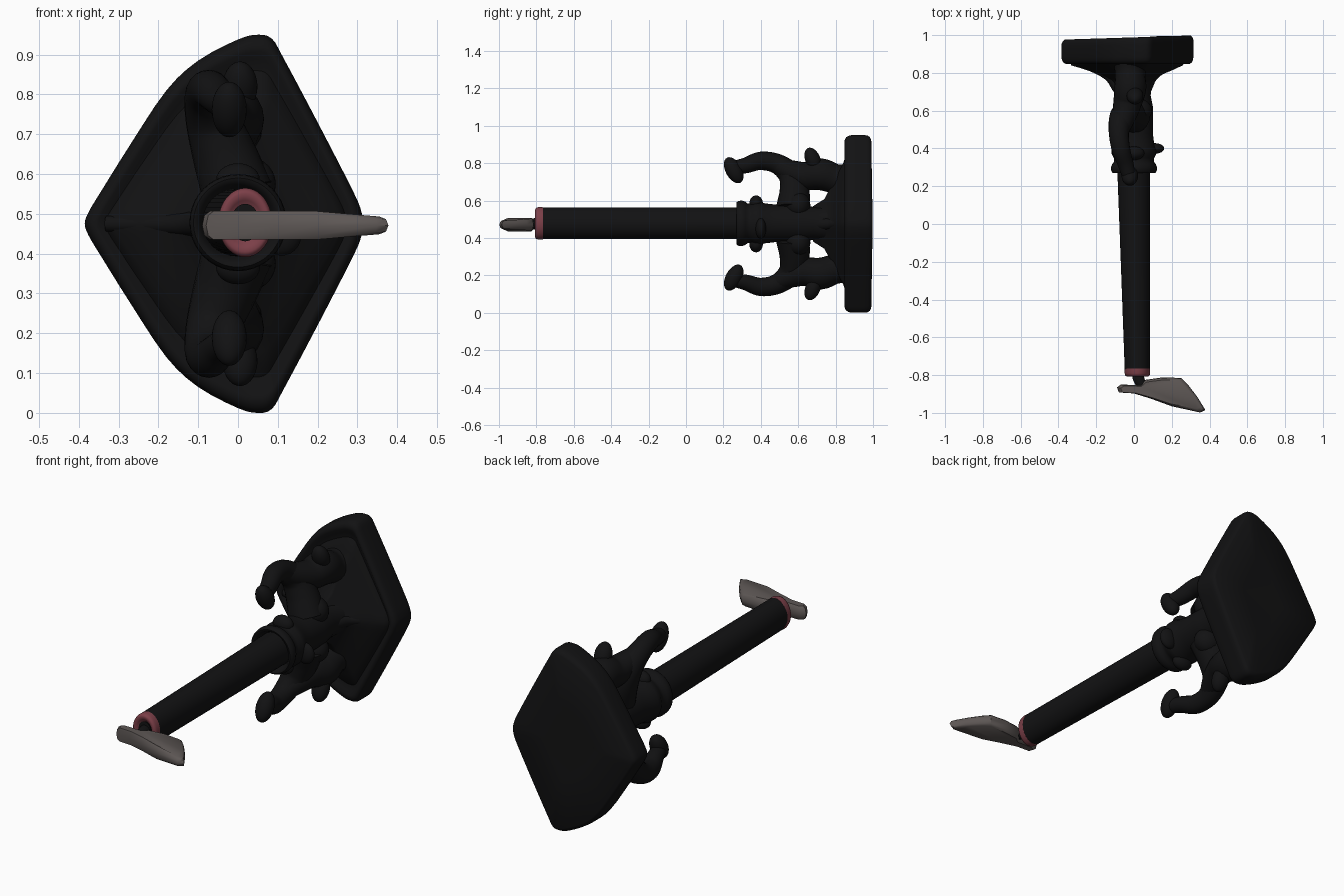
import bpy, bmesh, math
from mathutils import Vector

ZC = 0.475  # height of the long axis


def material(name, rgb):
    m = bpy.data.materials.new(name)
    m.diffuse_color = (*rgb, 1)
    return m


BLACK = material("black_iron", (0.006, 0.006, 0.0065))
RED = material("dull_red", (0.2, 0.05, 0.065))
GREY = material("flame_grey", (0.11, 0.095, 0.09))


def finish(name, bm, mat, angle=50):
    bmesh.ops.recalc_face_normals(bm, faces=bm.faces)
    me = bpy.data.meshes.new(name)
    bm.to_mesh(me)
    bm.free()
    ob = bpy.data.objects.new(name, me)
    bpy.context.collection.objects.link(ob)
    me.materials.append(mat)
    bpy.ops.object.select_all(action='DESELECT')
    bpy.context.view_layer.objects.active = ob
    ob.select_set(True)
    bpy.ops.object.shade_smooth_by_angle(angle=math.radians(angle))
    return ob


def loft(name, rings, mat, angle=50):
    bm = bmesh.new()
    vs = [[bm.verts.new(p) for p in r] for r in rings]
    n = len(vs[0])
    for a, b in zip(vs, vs[1:]):
        for i in range(n):
            bm.faces.new((a[i], a[(i + 1) % n], b[(i + 1) % n], b[i]))
    bm.faces.new(vs[0])
    bm.faces.new(vs[-1])
    return finish(name, bm, mat, angle)


def circle(y, rx, rz=None, cx=0, n=40):
    rz = rx if rz is None else rz
    return [(cx + rx * math.cos(2 * math.pi * i / n), y,
             ZC + 0.003 + rz * math.sin(2 * math.pi * i / n)) for i in range(n)]


def spline(a, b, c, d, t):
    return 0.5 * (2 * b + (c - a) * t + (2 * a - 5 * b + 4 * c - d) * t * t
                  + (3 * b - a - 3 * c + d) * t ** 3)


def tube(name, pts, mat=BLACK):
    # smooth tapered tube through (x, y, z, radius) points
    P = [Vector(p) for p in pts]
    P = [2 * P[0] - P[1]] + P + [2 * P[-1] - P[-2]]
    path = [spline(*P[i - 1:i + 3], k / 6) for i in range(1, len(P) - 2) for k in range(6)]
    path.append(P[-2])
    rings = []
    for i, p in enumerate(path):
        t = (path[min(i + 1, len(path) - 1)] - path[max(i - 1, 0)]).to_3d().normalized()
        u = t.cross(Vector((1, 0, 0))).normalized()
        v = t.cross(u)
        rings.append([p.to_3d() + p.w * (u * math.cos(j * math.pi / 10) + v * math.sin(j * math.pi / 10))
                      for j in range(20)])
    return loft(name, rings, mat, 60)


def blob(name, loc, size, tilt=0):
    bm = bmesh.new()
    bmesh.ops.create_uvsphere(bm, u_segments=24, v_segments=14, radius=1)
    ob = finish(name, bm, BLACK, 60)
    ob.location, ob.scale, ob.rotation_euler = loc, size, (tilt, 0, 0)
    return ob


# Base plate: rounded kite outline
HALF = [(-0.385, 0.0), (-0.375, 0.03), (-0.345, 0.08), (-0.27, 0.2), (-0.18, 0.335), (-0.1, 0.41),
        (0.0, 0.463), (0.05, 0.475), (0.085, 0.465), (0.115, 0.415), (0.2, 0.255), (0.29, 0.08),
        (0.31, 0.03), (0.315, 0.0)]
RAW = [Vector(p) for p in HALF + [(x, -z) for x, z in HALF[-2:0:-1]]]
N = len(RAW)
KITE = [spline(*(RAW[(i + j) % N] for j in (-1, 0, 1, 2)), k / 3) for i in range(N) for k in range(3)]


def kite(y, sx, sz=None, tilt=0.0):
    sz = sx if sz is None else sz
    return [(x * sx, y + tilt * x, ZC + z * sz) for x, z in KITE]


loft("base_plate", [kite(0.87, 0.6), kite(0.866, 0.8), kite(0.858, 0.87), kite(0.849, 0.91),
                    kite(0.848, 0.94), kite(0.856, 0.975), kite(0.868, 0.99), kite(0.885, 1.0),
                    kite(0.95, 1.0, tilt=0.03), kite(0.968, 0.995, tilt=0.035),
                    kite(0.98, 0.98, tilt=0.035), kite(0.988, 0.95, tilt=0.03),
                    kite(0.985, 0.4, tilt=0.03)], BLACK, 70)

# Flare between plate and stem
loft("base_flare", [kite(0.88, 0.88, 0.84), kite(0.86, 0.87, 0.8), kite(0.84, 0.82, 0.68), kite(0.815, 0.65, 0.58),
                    kite(0.79, 0.46, 0.47), kite(0.765, 0.35, 0.38), kite(0.74, 0.29, 0.28),
                    kite(0.68, 0.23, 0.2)], BLACK, 70)

# Low ribs running over the flare
for i, (dx, dz) in enumerate([(-1, 0), (0.75, 0.0)]):
    tube(f"flare_rib_{i}", [(0.08 * dx, 0.72, ZC, 0.035), (0.13 * dx, 0.785, ZC, 0.03),
                            (0.22 * dx, 0.83, ZC, 0.025), (0.33 * dx, 0.86, ZC, 0.02)])

# Stem with socket collar
loft("stem_collar", [circle(y, r) for y, r in [
    (0.32, 0.08), (0.29, 0.092), (0.272, 0.103), (0.27, 0.112), (0.28, 0.12), (0.3, 0.122), (0.318, 0.115),
    (0.33, 0.105), (0.35, 0.107), (0.37, 0.118), (0.395, 0.118), (0.42, 0.107), (0.48, 0.1),
    (0.58, 0.1), (0.62, 0.1), (0.68, 0.088), (0.75, 0.095), (0.8, 0.11)]], BLACK)
blob("stem_side_knob", (0.11, 0.4, 0.45), (0.05, 0.028, 0.055), 0)

# Scroll arms, mirrored above and below the axis
for side, s in (("upper", 1), ("lower", -1)):
    def at(x, y, z, r=None):
        p = (x, y, ZC + s * (z - ZC))
        return p if r is None else (*p, r)
    tube(side + "_hook", [at(-0.025, 0.25, 0.775, 0.035), at(-0.045, 0.32, 0.788, 0.042),
                          at(-0.07, 0.4, 0.812, 0.049), at(-0.08, 0.49, 0.795, 0.054),
                          at(-0.065, 0.56, 0.735, 0.067), at(-0.035, 0.58, 0.65, 0.08),
                          at(0.0, 0.57, 0.55, 0.09)])
    blob(side + "_hook_tip", at(-0.022, 0.255, 0.762), (0.044, 0.043, 0.076), s * 0.5)
    tube(side + "_strut", [at(-0.075, 0.48, 0.795, 0.04), at(-0.055, 0.56, 0.755, 0.062),
                           at(-0.035, 0.64, 0.732, 0.075), at(-0.02, 0.72, 0.74, 0.085),
                           at(-0.02, 0.8, 0.715, 0.08), at(-0.02, 0.88, 0.7, 0.1)])
    blob(side + "_strut_nub", at(0.005, 0.678, 0.82), (0.044, 0.04, 0.066), s * 0.4)
    blob(side + "_collar_knob", at(0.0, 0.375, 0.585), (0.055, 0.036, 0.042))
    blob(side + "_stem_swell", at(0.02, 0.6, 0.575), (0.075, 0.065, 0.07))

# Long shaft, slightly tapered sideways
loft("shaft", [circle(0.33, 0.088, 0.085, -0.002), circle(-0.2, 0.078, 0.085, 0.008),
               circle(-0.775, 0.067, 0.085, 0.018)], BLACK)

# Coloured rim with a hollow end
loft("shaft_rim", [circle(y, 0.067 * k, 0.086 * k, 0.018) for y, k in [
    (-0.765, 1.0), (-0.79, 1.01), (-0.802, 0.96), (-0.807, 0.85), (-0.8, 0.65)]] +
     [circle(-0.785, 0.03, 0.04, 0.018)], RED, 70)
loft("shaft_hollow", [circle(-0.78, 0.03, 0.04, 0.018), circle(-0.797, 0.036, 0.047, 0.018)], BLACK)

# Wick
tube("wick", [(0.015, -0.77, ZC, 0.03), (0.025, -0.82, ZC, 0.03), (0.045, -0.86, ZC, 0.025)])

# Flat sideways flame
FLAME = [(-0.09, -0.865), (-0.08, -0.892), (0.0, -0.897), (0.09, -0.925), (0.2, -0.965), (0.35, -0.998),
         (0.378, -0.985), (0.335, -0.915), (0.285, -0.85), (0.25, -0.815), (0.15, -0.812),
         (0.06, -0.825), (0.03, -0.853), (-0.07, -0.85)]
cx, cy = 0.13, -0.89
rings = []
for h, k in [(-1, 0.82), (-0.7, 0.95), (0, 1.0), (0.7, 0.95), (1, 0.82)]:
    ring = []
    for x, y in FLAME:
        half = 0.036 - 0.014 * max(0, (x - 0.2) / 0.18)
        ring.append((cx + (x - cx) * (0.5 + 0.5 * k), cy + (y - cy) * k, 0.471 + h * half))
    rings.append(ring)
loft("flame", rings, GREY, 40)
